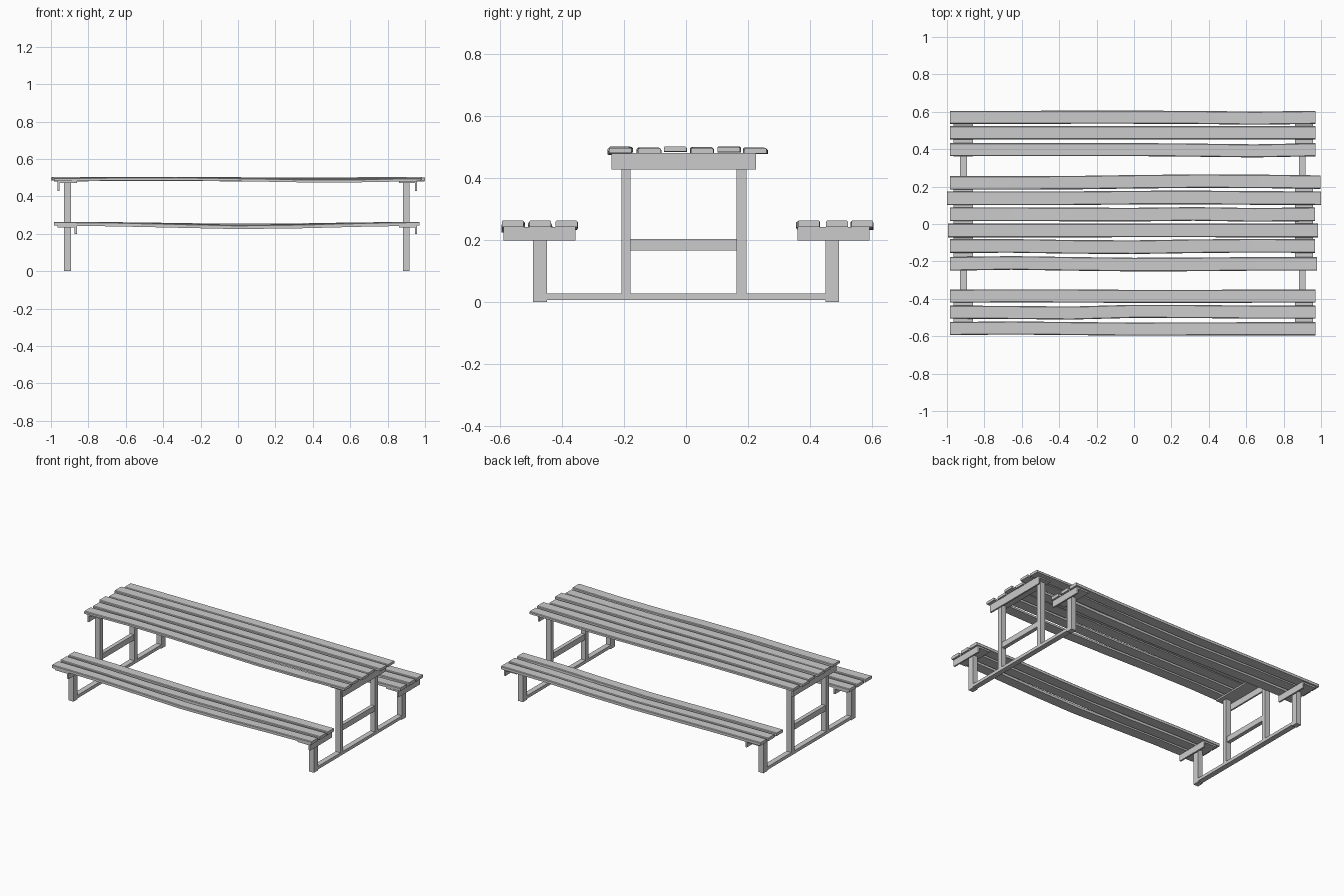
import bpy, bmesh
from mathutils import Vector

if "Cube" in bpy.data.objects:
    bpy.data.objects.remove(bpy.data.objects["Cube"])


def mesh_object(name, bm):
    bmesh.ops.recalc_face_normals(bm, faces=bm.faces)
    me = bpy.data.meshes.new(name)
    bm.to_mesh(me)
    bm.free()
    ob = bpy.data.objects.new(name, me)
    bpy.context.collection.objects.link(ob)
    return ob


def box(name, x0, x1, y0, y1, z0, z1):
    bm = bmesh.new()
    bmesh.ops.create_cube(bm, size=1)
    for v in bm.verts:
        v.co = Vector(((x0 + x1) / 2 + v.co.x * (x1 - x0),
                       (y0 + y1) / 2 + v.co.y * (y1 - y0),
                       (z0 + z1) / 2 + v.co.z * (z1 - z0)))
    return mesh_object(name, bm)


def loft(name, rings):
    bm = bmesh.new()
    loops = [[bm.verts.new(p) for p in r] for r in rings]
    n = len(loops[0])
    for a, b in zip(loops, loops[1:]):
        for i in range(n):
            j = (i + 1) % n
            bm.faces.new((a[i], a[j], b[j], b[i]))
    bm.faces.new(loops[0])
    bm.faces.new(loops[-1])
    return mesh_object(name, bm)


def angle_iron(name, x0, x1, y0, y1, z0, z1, web_x, t=0.011):
    # L section: flat flange on top, web hanging at one edge
    if web_x < 0:
        prof = [(x0, z0), (x0 + t, z0), (x0 + t, z1 - t), (x1, z1 - t), (x1, z1), (x0, z1)]
    else:
        prof = [(x1, z0), (x1 - t, z0), (x1 - t, z1 - t), (x0, z1 - t), (x0, z1), (x1, z1)]
    return loft(name, [[(x, y, z) for x, z in prof] for y in (y0, y1)])


def plank(name, x0, x1, yc, w, z0, h, dy, dz):
    # warped board with chamfered top edges; dy, dz are bends along the length
    c, n = 0.004, len(dy) - 1
    prof = [(-w / 2, 0), (w / 2, 0), (w / 2, h - c), (w / 2 - c, h), (c - w / 2, h), (-w / 2, h - c)]
    rings = [[(x0 + (x1 - x0) * i / n, yc + y + dy[i], z0 + z + dz[i]) for y, z in prof]
             for i in range(n + 1)]
    return loft(name, rings)


# End frames: legs, posts, rails
for side, x0, x1 in (("left", -0.93, -0.893), ("right", 0.882, 0.918)):
    for end, y0, y1 in (("front", -0.209, -0.179), ("back", 0.163, 0.195)):
        box(f"{side}_{end}_table_leg", x0, x1, y0, y1, 0.02, 0.475)
    for end, y0, y1 in (("front", -0.494, -0.450), ("back", 0.451, 0.495)):
        box(f"{side}_{end}_bench_post", x0, x1, y0, y1, 0.0, 0.235)
    box(f"{side}_crossbar", x0 + 0.005, x1 - 0.005, -0.18, 0.164, 0.166, 0.204)
    box(f"{side}_ground_rail", x0, x1, -0.451, 0.452, 0.006, 0.027)

    # Angle irons carrying the boards
    a0, a1 = (-0.966, -0.862) if side == "left" else (0.861, 0.957)
    angle_iron(f"{side}_table_bracket", a0, a1, -0.24, 0.227, 0.428, 0.482, -1 if side == "left" else 1)
    for end, y0, y1 in (("front", -0.59, -0.357), ("back", 0.36, 0.593)):
        angle_iron(f"{side}_{end}_bench_bracket", a0, a1, y0, y1, 0.198, 0.243, 1)

# Table boards: x ends, y centre, width, z, bends
flat = [0] * 7
top = [
    (-0.984, 0.997, 0.220, 0.072, 0.480, [0, 0, 0.001, 0.006, 0.009, 0.008, 0.004], [0, .002, .002, 0, -.002, -.002, 0]),
    (-1.0, 1.0, 0.138, 0.073, 0.484, [0, 0, 0, 0.003, 0.004, 0.001, 0], [0, .001, .002, .001, 0, -.001, 0]),
    (-0.984, 0.968, 0.052, 0.073, 0.480, [0, 0, -0.001, -0.002, 0.002, -0.003, 0], [0, .001, .004, .004, .001, 0, 0]),
    (-0.995, 0.984, -0.035, 0.073, 0.486, [0, 0, 0, 0.001, 0.001, 0, 0], [0, 0, -.001, -.002, -.002, -.001, 0]),
    (-0.984, 0.968, -0.118, 0.073, 0.480, [0, 0.001, -0.004, -0.006, -0.001, 0.002, 0], [0, .001, .002, 0, -.003, -.002, 0]),
    (-0.984, 0.978, -0.213, 0.073, 0.481, [0, 0.005, 0, -0.004, -0.003, 0, 0], [0, .003, .004, 0, -.006, -.006, 0]),
]
for i, (x0, x1, y, w, z, dy, dz) in enumerate(top):
    plank(f"table_board_{i + 1}", x0, x1, y, w, z, 0.017, dy, dz)

# Bench boards, sagging in the middle
sag = [0, -0.003, -0.009, -0.015, -0.012, -0.005, 0]
bench = [
    (0.570, [0, 0, 0.001, 0.001, 0, -0.004, 0], 0.7),
    (0.488, flat, 1.0),
    (0.398, [0, 0, 0, 0, -0.003, -0.007, -0.001], 0.8),
    (-0.386, [0, 0.002, 0.001, -0.001, -0.001, 0, 0], 0.7),
    (-0.471, [0, -0.002, -0.005, 0.004, 0.003, 0, 0], 1.0),
    (-0.559, [0, 0.003, 0, -0.003, -0.002, -0.001, -0.001], 1.2),
]
for i, (y, dy, s) in enumerate(bench):
    plank(f"bench_board_{i + 1}", -0.984, 0.97, y, 0.07, 0.243, 0.021, dy, [d * s for d in sag])
